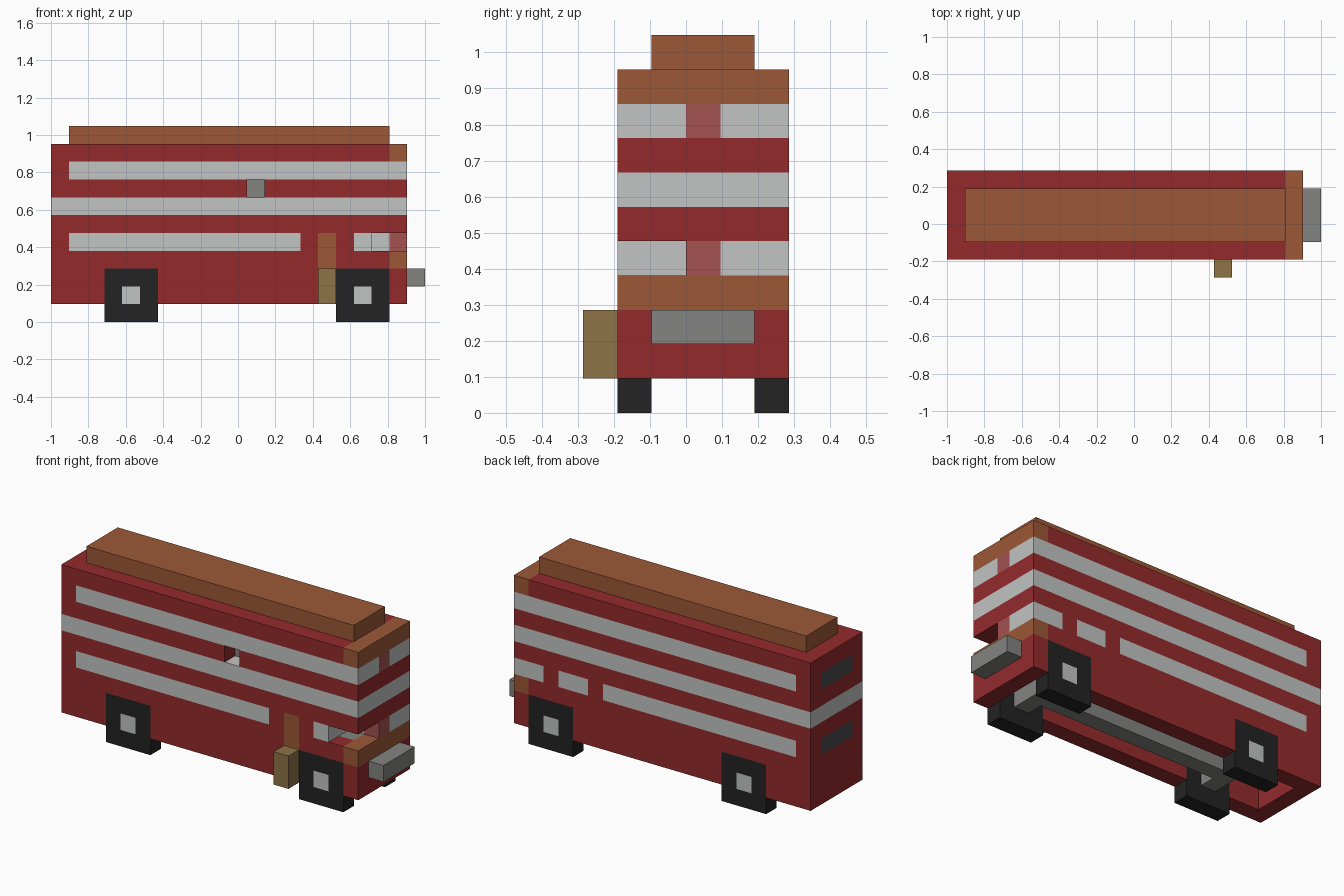
import bpy
import bmesh
from mathutils import Vector

default = bpy.data.objects.get("Cube")
if default:
    bpy.data.objects.remove(default, do_unlink=True)

U = 2 / 21                                # edge of one building block
ORIGIN = Vector((-10.5, -3, 0))           # corner of block (0, 0, 0), in blocks


def material(name, r, g, b):
    def linear(c):
        c /= 255
        return c / 12.92 if c < 0.04 else ((c + 0.055) / 1.055) ** 2.4
    colour = (linear(r), linear(g), linear(b), 1)
    mat = bpy.data.materials.new(name)
    mat.diffuse_color = colour
    mat.use_nodes = True
    shader = mat.node_tree.nodes["Principled BSDF"]
    shader.inputs["Base Color"].default_value = colour
    shader.inputs["Roughness"].default_value = 0.9
    return mat


RED = material("body_red", 148, 42, 44)
WHITE = material("window_white", 194, 196, 195)
BROWN = material("roof_brown", 156, 88, 55)
GREY = material("metal_grey", 131, 131, 129)
BLACK = material("tyre_black", 35, 35, 35)
TAN = material("step_tan", 142, 115, 71)
PINK = material("pillar_pink", 163, 82, 80)
DARK = material("rear_glass_dark", 74, 72, 78)


def blocks(name, lo, hi, rule):
    """Skin the blocks from lo up to hi; rule gives each its material or None."""
    cells = {}
    for i in range(lo[0], hi[0]):
        for j in range(lo[1], hi[1]):
            for k in range(lo[2], hi[2]):
                mat = rule(i, j, k)
                if mat:
                    cells[i, j, k] = mat
    mats = list(dict.fromkeys(cells.values()))
    axes = [Vector((1, 0, 0)), Vector((0, 1, 0)), Vector((0, 0, 1))]
    bm = bmesh.new()
    for cell, mat in cells.items():
        centre = Vector(cell) + Vector((0.5, 0.5, 0.5)) + ORIGIN
        for a in range(3):
            u, v = axes[(a + 1) % 3] / 2, axes[(a + 2) % 3] / 2
            for side in (-1, 1):
                step = axes[a] * side
                if tuple(int(n) for n in Vector(cell) + step) in cells:
                    continue
                mid = centre + step / 2
                corners = [mid - u - v, mid + u - v, mid + u + v, mid - u + v]
                face = bm.faces.new([bm.verts.new(c * U) for c in corners[::side]])
                face.material_index = mats.index(mat)
    bmesh.ops.remove_doubles(bm, verts=bm.verts, dist=0.001)
    mesh = bpy.data.meshes.new(name)
    bm.to_mesh(mesh)
    bm.free()
    for mat in mats:
        mesh.materials.append(mat)
    obj = bpy.data.objects.new(name, mesh)
    bpy.context.collection.objects.link(obj)
    return obj


def box(name, lo, hi, mat):
    """A plain one-colour box given in block units."""
    lo, hi = Vector(lo), Vector(hi)
    bm = bmesh.new()
    bmesh.ops.create_cube(bm, size=1)
    for vert in bm.verts:
        size = hi - lo
        vert.co = Vector([c * s for c, s in zip(vert.co, size)])
        vert.co = (vert.co + (lo + hi) / 2 + ORIGIN) * U
    mesh = bpy.data.meshes.new(name)
    bm.to_mesh(mesh)
    bm.free()
    mesh.materials.append(mat)
    obj = bpy.data.objects.new(name, mesh)
    bpy.context.collection.objects.link(obj)
    return obj


WHEELS = {"rear": 3, "front": 16}         # first block of each wheel along x


def body_rule(i, j, k):
    nose, tail = i == 19, i == 0
    near, far = j == 1, j == 5
    # openings: wheel arches, driver's window, small side vent
    if k < 3 and (near or far) and any(w <= i < w + 3 for w in WHEELS.values()):
        return None
    if (k == 4 and i >= 18 and j <= 2) or (i, j, k) == (11, 1, 7):
        return None
    # open underside, cabin filling
    if not (nose or tail or near or far or k == 9):
        if k < 3:
            return None
        return WHITE if k == 4 else GREY
    # brown brow and bonnet, door top
    if nose and k in (3, 9):
        return BROWN
    if near and i == 15 and k in (3, 4):
        return BROWN
    # window rows and the stripe all round
    if k == 6:
        return WHITE
    if k in (4, 8):
        if tail:
            return DARK if 2 <= j <= 4 else RED
        if nose:
            return PINK if j == 3 else WHITE
        if k == 8 or i <= 13:
            return WHITE
        if i in ((17,) if near else (15, 16, 18)):
            return WHITE
    return RED


blocks("bus_body", (0, 1, 1), (20, 6, 10), body_rule)
box("roof_slab", (1, 2, 10), (19, 5, 11), BROWN)
box("front_bumper", (20, 2, 2), (21, 5, 3), GREY)
box("door_step", (15, 0, 1), (16, 1, 3), TAN)

# wheels with pale hubs, and their axles
for end, w in WHEELS.items():
    def wheel_rule(i, j, k):
        return WHITE if (i, k) == (w + 1, 1) else BLACK
    for side, j in (("right", 1), ("left", 5)):
        blocks(f"{end}_{side}_wheel", (w, j, 0), (w + 3, j + 1, 3), wheel_rule)
    box(f"{end}_axle", (w + 1, 2, 1), (w + 2, 5, 2), GREY)

# chassis beam between the axles
box("chassis_beam", (5, 3, 1), (17, 4, 2), GREY)
